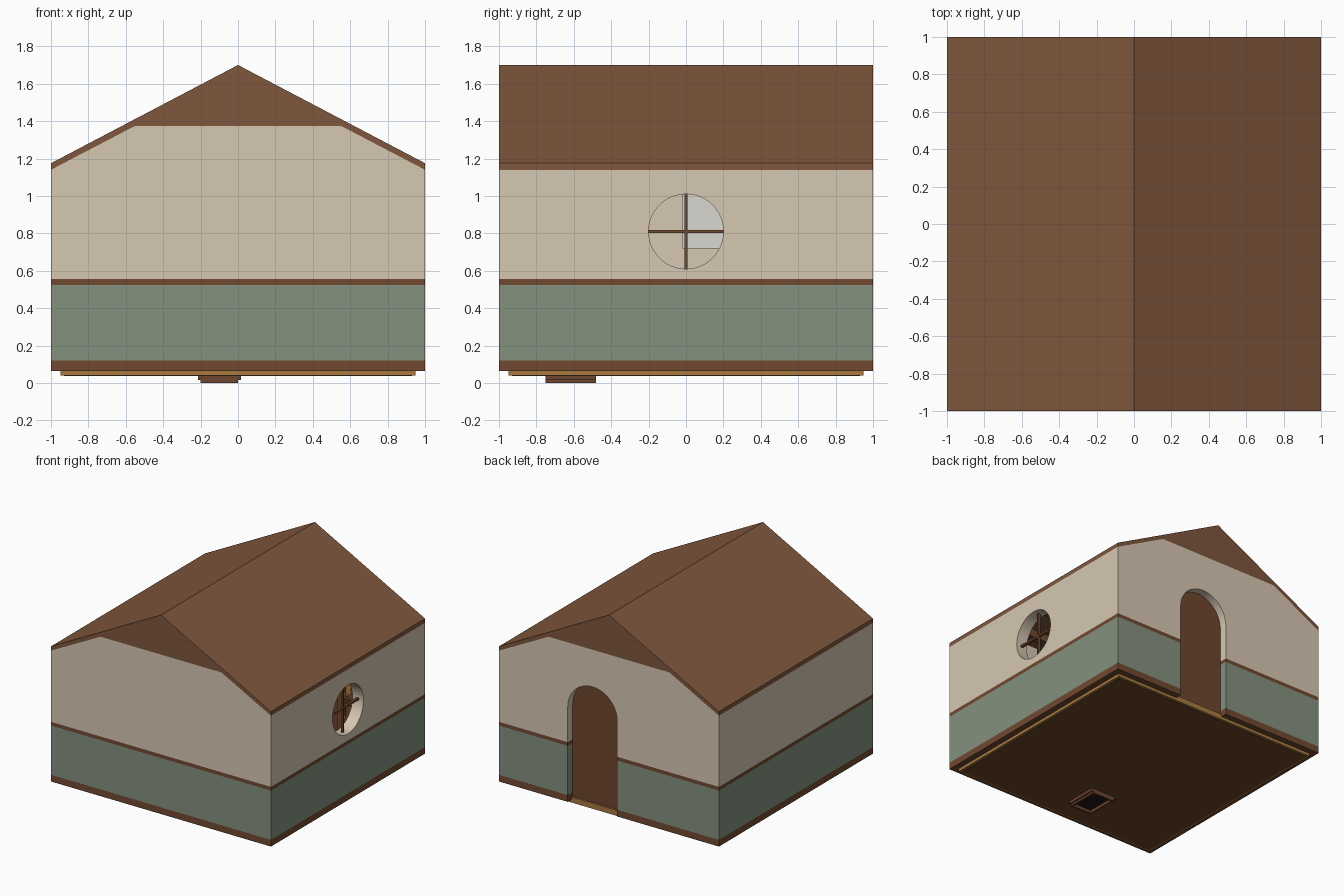
import bpy, bmesh, math

if "Cube" in bpy.data.objects:
    bpy.data.objects.remove(bpy.data.objects["Cube"])


def mat(name, hexcol):
    m = bpy.data.materials.new(name)
    rgb = [int(hexcol[i:i + 2], 16) / 255 for i in (0, 2, 4)]
    m.diffuse_color = [c / 12.92 if c < 0.04 else ((c + 0.055) / 1.055) ** 2.4 for c in rgb] + [1]
    m.use_nodes = True
    m.node_tree.nodes["Principled BSDF"].inputs["Base Color"].default_value = m.diffuse_color
    return m


CREAM, GREEN = mat("cream", "D6C7B2"), mat("green", "84917F")
TRIM, ROOF = mat("trim", "714930"), mat("roof", "80573D")
DOOR, GOLD = mat("door", "6E452E"), mat("gold", "A87A40")
FLOOR, DARK = mat("floor", "6B4526"), mat("dark", "221814")
PALE, BLUE = mat("pale", "DAD7D0"), mat("blue", "4C6A8A")


def prism(name, pts, a, b, material=None, axis="y"):
    """Extrude a 2D profile along y (points are x, z) or x (points are y, z)."""
    bm = bmesh.new()
    place = (lambda p, d: (p[0], d, p[1])) if axis == "y" else (lambda p, d: (d, p[0], p[1]))
    lo = [bm.verts.new(place(p, a)) for p in pts]
    hi = [bm.verts.new(place(p, b)) for p in pts]
    bm.faces.new(lo)
    bm.faces.new(hi)
    n = len(pts)
    for i in range(n):
        j = (i + 1) % n
        bm.faces.new((lo[i], lo[j], hi[j], hi[i]))
    bmesh.ops.recalc_face_normals(bm, faces=bm.faces)
    me = bpy.data.meshes.new(name)
    bm.to_mesh(me)
    bm.free()
    ob = bpy.data.objects.new(name, me)
    bpy.context.collection.objects.link(ob)
    if material:
        me.materials.append(material)
    return ob


def box(name, x0, x1, y0, y1, z0, z1, material=None):
    return prism(name, [(x0, z0), (x1, z0), (x1, z1), (x0, z1)], y0, y1, material)


def cut(ob, *cutters):
    for c in cutters:
        m = ob.modifiers.new("cut", "BOOLEAN")
        m.object, m.operation, m.solver = c, "DIFFERENCE", "EXACT"


def arc(cx, cz, r, a0, a1, n):
    return [(cx + r * math.cos(a0 + (a1 - a0) * i / n),
             cz + r * math.sin(a0 + (a1 - a0) * i / n)) for i in range(n + 1)]


# cutters: room, arched doorway at the back, round window on the right
DX, DR, SPRING = 0.15, 0.225, 0.845
arch = [(DX - DR, 0.066), (DX + DR, 0.066)] + arc(DX, SPRING, DR, 0, math.pi, 24)
low_arch = [(DX - DR, 0.0), (DX + DR, 0.0)] + arch[2:]
room = box("room_cutter", -0.9, 0.9, -0.9, 0.9, -0.1, 1.6)
doorway = prism("doorway_cutter", low_arch, 0.85, 1.1)
porthole = prism("window_cutter", arc(0, 0.81, 0.2, 0, 2 * math.pi, 48)[:-1], 0.85, 1.1, axis="x")
for c in (room, doorway, porthole):
    c.hide_render = True
    c.hide_set(True)

# stacked wall layers
for name, z0, z1, m in (("base_trim", 0.065, 0.12, TRIM), ("lower_wall", 0.12, 0.525, GREEN),
                        ("middle_trim", 0.525, 0.555, TRIM)):
    cut(box(name, -1, 1, -1, 1, z0, z1, m), room, doorway)
upper = prism("upper_wall", [(-1, 0.555), (1, 0.555), (1, 1.14), (0.55, 1.375),
                             (-0.55, 1.375), (-1, 1.14)], -1, 1, CREAM)
cut(upper, room, doorway, porthole)

# roof with solid gable tips
prism("roof", [(-1, 1.14), (-1, 1.175), (0, 1.7), (1, 1.175), (1, 1.14),
               (0.55, 1.375), (-0.55, 1.375)], -1, 1, ROOF)
for i in range(5):
    y = -0.72 + 0.36 * i
    box("ceiling_beam", -0.6, 0.6, y - 0.03, y + 0.03, 1.31, 1.375, TRIM)

# door leaf and window bars
prism("door", arch, 0.895, 0.935, DOOR)
box("window_bar_vertical", 0.94, 0.96, -0.008, 0.008, 0.61, 1.01, TRIM)
box("window_bar_horizontal", 0.94, 0.96, -0.2, 0.2, 0.802, 0.818, TRIM)

# floor slab with a lighter edge
box("floor_edge", -0.95, 0.95, -0.95, 0.95, 0.04, 0.085, GOLD)
box("floor_underside", -0.93, 0.93, -0.93, 0.93, 0.037, 0.042, FLOOR)

# open hatch frame beneath the floor
hole = box("hatch_cutter", -0.185, -0.015, -0.735, -0.495, -0.1, 0.03)
hole.hide_render = True
hole.hide_set(True)
cut(box("hatch_frame", -0.2, 0, -0.75, -0.48, 0, 0.04, DOOR), hole)
cut(box("hatch_rim", -0.215, 0.015, -0.75, -0.48, 0.015, 0.038, DOOR), hole)
box("hatch_inside", -0.186, -0.014, -0.736, -0.494, 0.024, 0.038, DARK)

# interior: pale wall hanging and a bookshelf glimpsed through the window
box("wall_hanging", -0.9, -0.88, -0.02, 0.4, 0.72, 1.1, PALE)
for x in (0.4, 0.84):
    box("shelf_side", x, x + 0.03, 0.72, 0.89, 0.085, 0.7, TRIM)
for i in range(4):
    z = 0.1 + 0.19 * i
    box("shelf_board", 0.4, 0.87, 0.72, 0.89, z, z + 0.025, TRIM)
    for k in range(5 if i < 3 else 0):
        x = 0.45 + 0.065 * k
        box("book", x, x + 0.05, 0.75, 0.88, z + 0.025, z + 0.13 + 0.01 * (k % 3),
            (BLUE, DOOR, GOLD)[(k + i) % 3])
